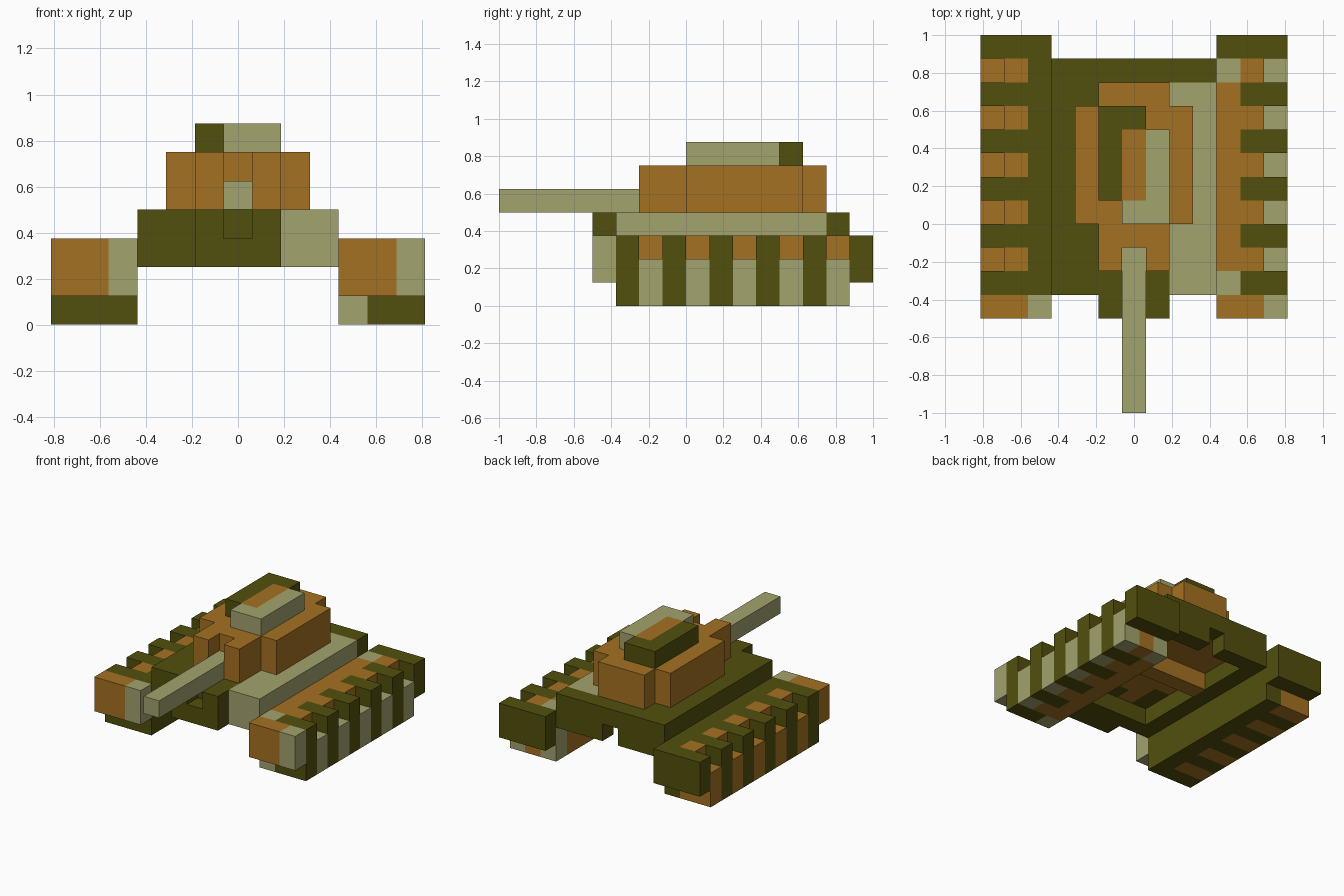
import bpy, bmesh
from mathutils import Vector

if "Cube" in bpy.data.objects:
    bpy.data.objects.remove(bpy.data.objects["Cube"])

U = 0.125  # block size


def material(name, rgb):
    m = bpy.data.materials.new(name)
    m.diffuse_color = (*rgb, 1)
    m.use_nodes = True
    m.node_tree.nodes["Principled BSDF"].inputs["Base Color"].default_value = m.diffuse_color
    return m


MATS = [material("dark_olive", (0.084, 0.080, 0.004)),
        material("rust_orange", (0.376, 0.165, 0.016)),
        material("pale_khaki", (0.366, 0.366, 0.159))]
D, O, K = 0, 1, 2


def box(i0, i1, j0, j1, k0, k1):
    """Set of block cells, limits included."""
    return {(i, j, k) for i in range(i0, i1 + 1)
            for j in range(j0, j1 + 1) for k in range(k0, k1 + 1)}


def build(name, cells, colour):
    """Outer skin of a set of blocks, each block coloured by a rule."""
    bm = bmesh.new()
    for c in sorted(cells):
        centre = Vector((c[0], c[1] + 0.5, c[2] + 0.5)) * U
        for axis in range(3):
            for s in (-1, 1):
                n = list(c)
                n[axis] += s
                if tuple(n) in cells:
                    continue
                a, b, w = Vector(), Vector(), Vector()
                w[axis] = s * U / 2
                a[(axis + 1) % 3] = U / 2
                b[(axis + 2) % 3] = s * U / 2
                quad = (-a - b, a - b, a + b, b - a)
                f = bm.faces.new([bm.verts.new(centre + w + q) for q in quad])
                f.material_index = colour(*c)
    bmesh.ops.remove_doubles(bm, verts=bm.verts, dist=0.001)
    me = bpy.data.meshes.new(name)
    bm.to_mesh(me)
    bm.free()
    for m in MATS:
        me.materials.append(m)
    ob = bpy.data.objects.new(name, me)
    bpy.context.collection.objects.link(ob)


# Tracks: long runs with notched outer upper edge
def is_gap(j):
    return j % 2 == 0 and -2 <= j <= 6


def right_colour(i, j, k):
    if j == 7:
        return D
    if i == 4:
        return K if j in (-3, 6) else O
    if is_gap(j) or j == -4:
        return O if i == 5 else K
    return D


def left_colour(i, j, k):
    if i == -4:
        return K if j == -4 else D
    return O if is_gap(j) or j == -4 else D


track = box(4, 6, -3, 6, 0, 0) | box(4, 6, -4, 7, 1, 2)
track -= {(6, j, 2) for j in range(-2, 7, 2)}
build("right_track", track, right_colour)
build("left_track", {(-i, j, k) for i, j, k in track}, left_colour)

# Turret footprint, wider in the middle, notched for the gun
turret = box(-2, 2, 0, 4, 4, 5) | box(-1, 1, -2, 5, 4, 5)
turret -= box(0, 0, -2, -2, 4, 5)

# Hull: hollow below, with a nose block and one cross bar
hull = box(-3, 3, -3, 6, 2, 3) - box(-2, 2, -2, 5, 2, 2)
hull |= box(-1, 1, -4, -4, 2, 3) | box(-2, 2, 2, 2, 2, 2)
hull -= {(0, -4, 3), (0, 6, 2)}


def hull_colour(i, j, k):
    if (i, j, 4) in turret:
        return O
    return K if i >= 2 and -3 <= j <= 5 else D


build("hull", hull, hull_colour)
build("turret", turret, lambda i, j, k: O)
build("gun_barrel", box(0, 0, -8, -2, 4, 4), lambda i, j, k: K)


# Hatch on the turret roof, two corners cut away
def hatch_colour(i, j, k):
    if i == -1 or j == 4:
        return D
    return K if i == 1 or j == 0 else O


build("hatch", box(-1, 1, 0, 4, 6, 6) - {(-1, 0, 6), (1, 4, 6)}, hatch_colour)
